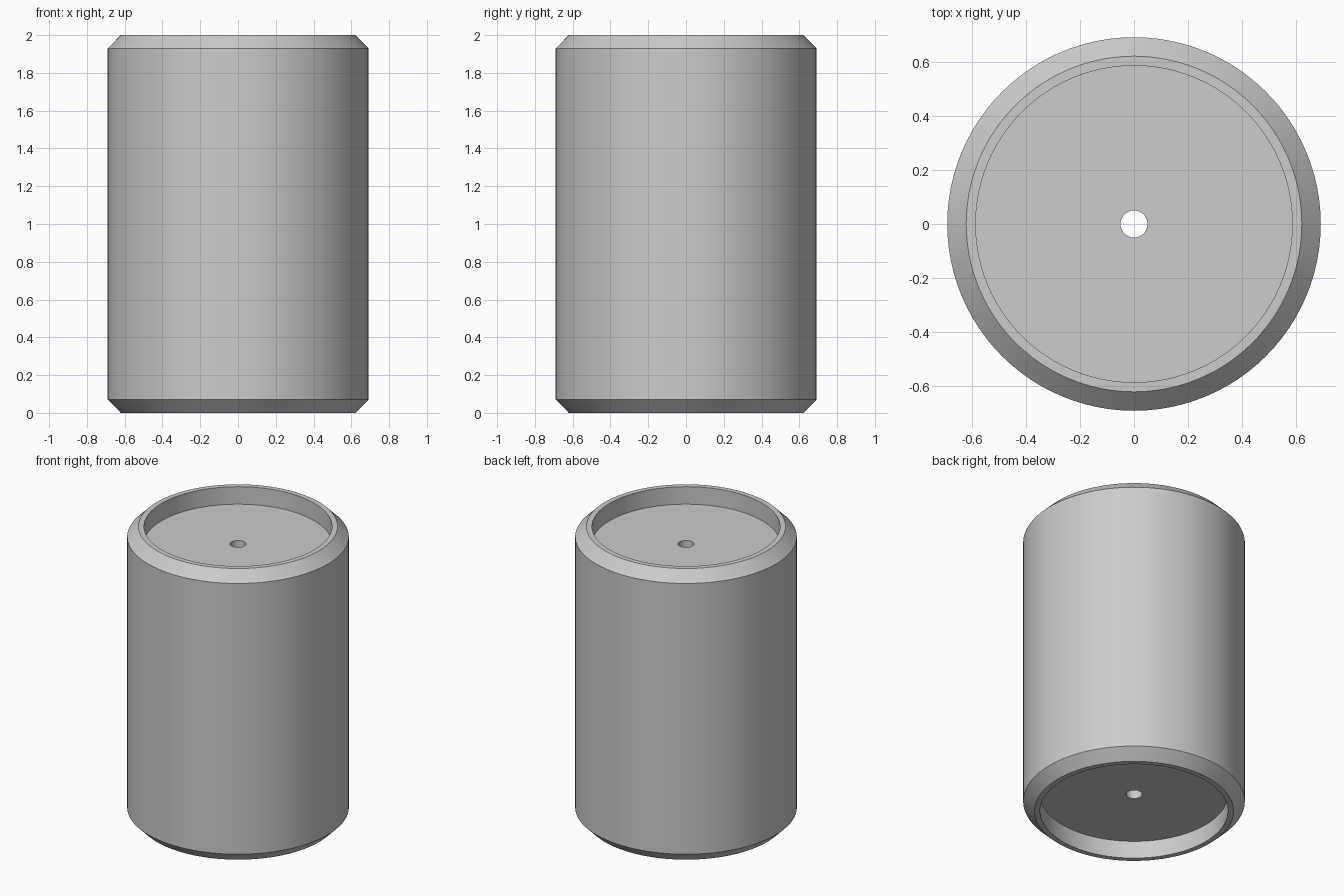
import bpy
import bmesh
import math

cube = bpy.data.objects.get("Cube")
if cube:
    bpy.data.objects.remove(cube, do_unlink=True)

SEGMENTS = 96
HEIGHT = 2.0
RADIUS = 0.69
CHAMFER = 0.07
RECESS_RADIUS = 0.585
RECESS_DEPTH = 0.12
BORE_RADIUS = 0.05

# Plain grey material
grey = bpy.data.materials.new("light_grey")
grey.use_nodes = True
colour = (0.6, 0.6, 0.6, 1.0)
grey.diffuse_color = colour
grey.node_tree.nodes["Principled BSDF"].inputs["Base Color"].default_value = colour

# Upper half of the closed cross-section: chamfer, rim, recess and bore
upper = [
    (RADIUS, HEIGHT - CHAMFER),
    (RADIUS - CHAMFER, HEIGHT),
    (RECESS_RADIUS, HEIGHT),
    (RECESS_RADIUS, HEIGHT - RECESS_DEPTH),
    (BORE_RADIUS, HEIGHT - RECESS_DEPTH),
]
# The lower half mirrors the upper one
profile = upper + [(r, HEIGHT - z) for r, z in reversed(upper)]

# Revolve the section into the roller body
bm = bmesh.new()
rings = []
for r, z in profile:
    angles = [2 * math.pi * i / SEGMENTS for i in range(SEGMENTS)]
    rings.append([bm.verts.new((r * math.cos(a), r * math.sin(a), z)) for a in angles])
for k, ring in enumerate(rings):
    following = rings[(k + 1) % len(rings)]
    for i in range(SEGMENTS):
        j = (i + 1) % SEGMENTS
        bm.faces.new((ring[i], ring[j], following[j], following[i]))
bmesh.ops.recalc_face_normals(bm, faces=bm.faces)

mesh = bpy.data.meshes.new("roller_body")
bm.to_mesh(mesh)
bm.free()
mesh.materials.append(grey)
body = bpy.data.objects.new("roller_body", mesh)
bpy.context.collection.objects.link(body)

# Smooth round walls, crisp rims
bpy.ops.object.select_all(action="DESELECT")
body.select_set(True)
bpy.context.view_layer.objects.active = body
bpy.ops.object.shade_smooth_by_angle(angle=math.radians(30))
